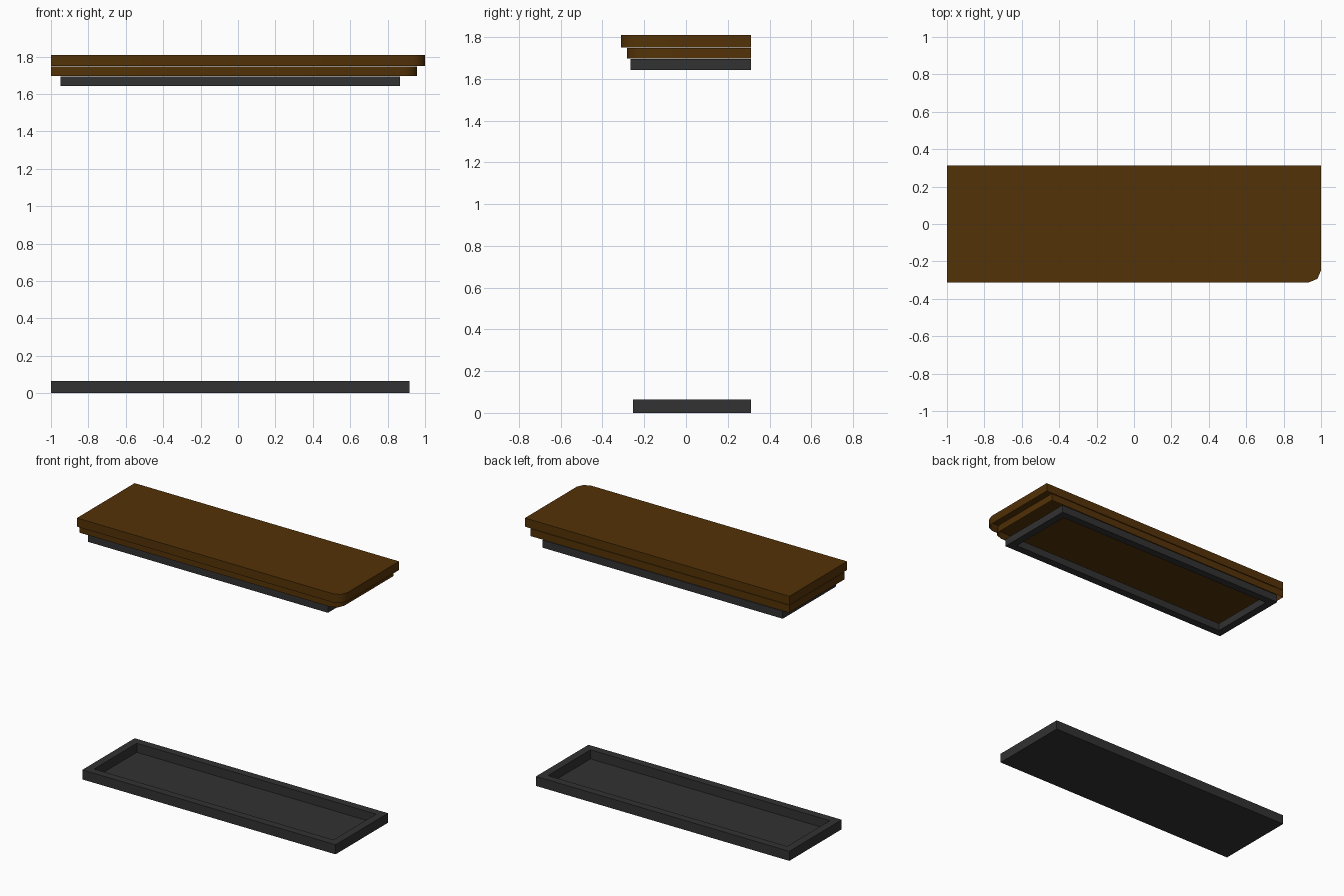
import bpy, bmesh, math

if "Cube" in bpy.data.objects:
    bpy.data.objects.remove(bpy.data.objects["Cube"])


def material(name, rgb):
    m = bpy.data.materials.new(name)
    m.diffuse_color = (*rgb, 1)
    m.use_nodes = True
    m.node_tree.nodes["Principled BSDF"].inputs["Base Color"].default_value = m.diffuse_color
    return m


BROWN = material("dark brown wood", (0.088, 0.032, 0.002))
GREY = material("dark grey", (0.032, 0.032, 0.032))


def finish(name, bm, mat):
    me = bpy.data.meshes.new(name)
    bm.to_mesh(me)
    bm.free()
    me.materials.append(mat)
    ob = bpy.data.objects.new(name, me)
    bpy.context.collection.objects.link(ob)
    return ob


def slab(name, x0, x1, y0, y1, z0, z1, r):
    """Board shell, open underneath, with its front right corner rounded."""
    pts = [(x0, y1), (x0, y0)]
    for i in range(3):
        a = math.radians(-90 + 45 * i)
        pts.append((x1 - r + r * math.cos(a), y0 + r + r * math.sin(a)))
    pts.append((x1, y1))
    bm = bmesh.new()
    low = [bm.verts.new((x, y, z0)) for x, y in pts]
    top = [bm.verts.new((x, y, z1)) for x, y in pts]
    bm.faces.new(top)
    for i in range(len(pts)):
        j = (i + 1) % len(pts)
        bm.faces.new((low[i], low[j], top[j], top[i]))
    ob = finish(name, bm, BROWN)
    bpy.ops.object.select_all(action='DESELECT')
    ob.select_set(True)
    bpy.context.view_layer.objects.active = ob
    bpy.ops.object.shade_smooth_by_angle(angle=math.radians(50))


def frame(name, x0, x1, y0, y1, z0, z1, w, floor=None):
    """Rectangular rim of width w; with a floor height it becomes a tray."""
    bm = bmesh.new()

    def ring(d, z):
        return [bm.verts.new((x, y, z)) for x, y in
                ((x0 + d, y0 + d), (x1 - d, y0 + d), (x1 - d, y1 - d), (x0 + d, y1 - d))]

    loops = [ring(0, z0), ring(0, z1), ring(w, z1),
             ring(w, z0 if floor is None else floor)]
    pairs = list(zip(loops, loops[1:]))
    if floor is None:
        pairs.append((loops[3], loops[0]))
    else:
        bm.faces.new(loops[0])
        bm.faces.new(loops[3])
    for a, b in pairs:
        for i in range(4):
            j = (i + 1) % 4
            bm.faces.new((a[i], a[j], b[j], b[i]))
    bmesh.ops.recalc_face_normals(bm, faces=bm.faces)
    finish(name, bm, GREY)


# Brown worktop boards
slab("top_board", -1, 1, -0.312, 0.312, 1.750, 1.809, 0.065)
slab("lower_board", -1, 0.957, -0.282, 0.312, 1.697, 1.747, 0.065)

# Grey rim under the boards and tray-like base on the floor
frame("upper_rim", -0.95, 0.866, -0.265, 0.312, 1.642, 1.694, 0.053)
frame("base_tray", -1, 0.916, -0.254, 0.312, 0, 0.065, 0.053, floor=0.003)
